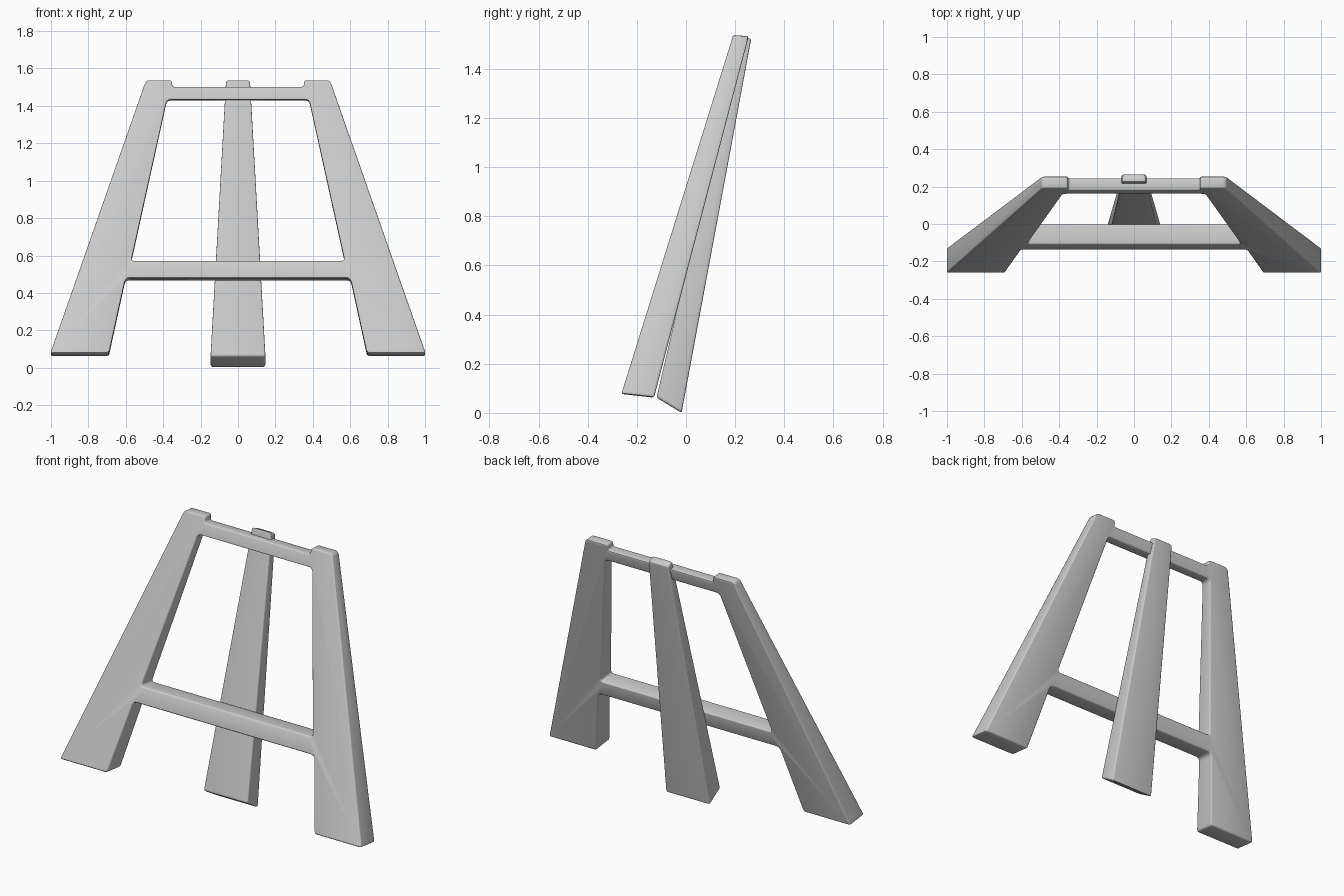
import bpy, bmesh, math
from mathutils import Vector

if "Cube" in bpy.data.objects:
    bpy.data.objects.remove(bpy.data.objects["Cube"])

HALF, EDGE = 0.05, 0.008   # nominal half thickness and rounded edge size


def mirrored(half):
    """Close a right-half outline by mirroring it across x = 0."""
    return half + [(-x, z, r) for x, z, r in reversed(half)]


def rounded(points, steps=4):
    """Round each corner (x, z, radius) of a closed outline."""
    out = []
    n = len(points)
    for i, (x, z, r) in enumerate(points):
        p = Vector((x, z))
        a = (Vector(points[i - 1][:2]) - p).normalized()
        c = (Vector(points[(i + 1) % n][:2]) - p).normalized()
        p0, p2 = p + a * r, p + c * r
        for k in range(steps + 1):
            t = k / steps
            out.append(p0 * (1 - t) ** 2 + p * 2 * t * (1 - t) + p2 * t * t)
    return out


def leaning_slab(name, outlines, z0, z1, front, back):
    """Soft-edged slab from outlines, tapered between front and back (y, z) lines."""
    cu = bpy.data.curves.new(name, 'CURVE')
    cu.dimensions = '2D'
    cu.fill_mode = 'BOTH'
    cu.extrude = HALF - EDGE
    cu.bevel_depth = EDGE
    cu.bevel_resolution = 2
    cu.offset = -EDGE
    for outline in outlines:
        pts = rounded(outline)
        sp = cu.splines.new('POLY')
        sp.points.add(len(pts) - 1)
        for q, p in zip(sp.points, pts):
            q.co = (p.x, p.y, 0, 1)
        sp.use_cyclic_u = True
    ob = bpy.data.objects.new(name, cu)
    bpy.context.collection.objects.link(ob)
    bpy.ops.object.select_all(action='DESELECT')
    ob.select_set(True)
    bpy.context.view_layer.objects.active = ob
    bpy.ops.object.convert(target='MESH')
    ob = bpy.context.view_layer.objects.active
    ob.name = name

    f0, f1, b0, b1 = [Vector(p) for p in (*front, *back)]
    bm = bmesh.new()
    bm.from_mesh(ob.data)
    bmesh.ops.remove_doubles(bm, verts=bm.verts, dist=0.0003)
    for v in bm.verts:
        t = (v.co.y - z0) / (z1 - z0)
        s = (HALF - v.co.z) / (2 * HALF)
        p = f0.lerp(f1, t).lerp(b0.lerp(b1, t), s)
        v.co = (v.co.x, p.x, p.y)
    bmesh.ops.recalc_face_normals(bm, faces=bm.faces)
    bm.to_mesh(ob.data)
    bm.free()
    bpy.ops.object.shade_smooth_by_angle(angle=math.radians(35))
    return ob


# Front frame: two splayed legs joined by an upper and a lower crossbar
frame_outer = mirrored([
    (0.352, 1.50, 0.014), (0.352, 1.535, 0.015), (0.492, 1.535, 0.02),
    (1.004, 0.075, 0.015), (0.69, 0.075, 0.015), (0.602, 0.477, 0.025)])
frame_hole = mirrored([(0.38, 1.432, 0.022), (0.571, 0.57, 0.02)])
leaning_slab("front_frame", [frame_outer, frame_hole], 0.075, 1.535,
             ((-0.263, 0.077), (0.192, 1.537)), ((-0.13, 0.062), (0.255, 1.532)))

# Rear leg: a single tapered plank leaning behind the frame
rear_outline = mirrored([(0.064, 1.535, 0.015), (0.147, 0.0, 0.015)])
leaning_slab("rear_leg", [rear_outline], 0.0, 1.535,
             ((-0.12, 0.062), (0.225, 1.537)), ((-0.018, 0.0), (0.265, 1.52)))
